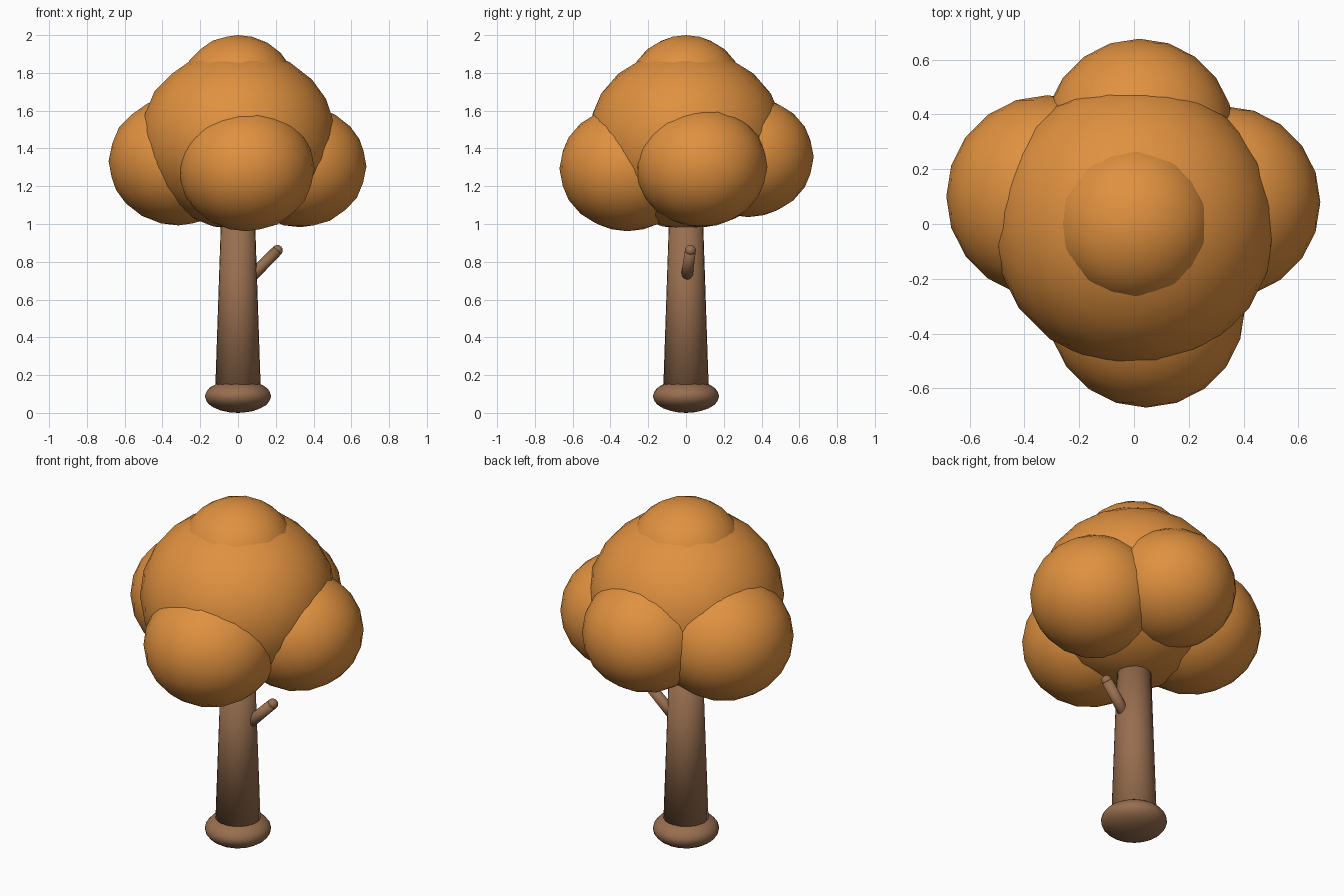
import bpy
from mathutils import Vector

if "Cube" in bpy.data.objects:
    bpy.data.objects.remove(bpy.data.objects["Cube"])


def material(name, rgb):
    m = bpy.data.materials.new(name)
    m.diffuse_color = (*rgb, 1.0)
    m.use_nodes = True
    m.node_tree.nodes["Principled BSDF"].inputs["Base Color"].default_value = m.diffuse_color
    return m


LEAF = material("autumn_orange", (0.745, 0.283, 0.051))
BARK = material("bark_brown", (0.31, 0.155, 0.078))


def finish(name, mat):
    ob = bpy.context.object
    ob.name = name
    ob.data.materials.append(mat)
    bpy.ops.object.shade_smooth()
    return ob


def blob(name, centre, size, mat):
    """Squashed smooth ball with the given half sizes."""
    bpy.ops.mesh.primitive_ico_sphere_add(subdivisions=3, radius=1, location=centre)
    ob = finish(name, mat)
    ob.scale = size
    return ob


def rod(name, start, end, r1, r2, sides, mat):
    """Tapered round bar between two points."""
    a, b = Vector(start), Vector(end)
    bpy.ops.mesh.primitive_cone_add(vertices=sides, radius1=r1, radius2=r2,
                                    depth=(b - a).length, location=(a + b) / 2)
    ob = finish(name, mat)
    ob.rotation_euler = (b - a).to_track_quat('Z', 'Y').to_euler()
    return ob


# Trunk with flared root bulge
rod("trunk", (0, 0, 0.05), (0, 0, 1.12), 0.123, 0.087, 24, BARK)
blob("root_flare", (0, 0, 0.088), (0.176, 0.176, 0.088), BARK)

# Side branch with a rounded tip
tip = (0.208, 0.023, 0.86)
rod("branch", (0.04, 0, 0.69), tip, 0.032, 0.029, 16, BARK)
blob("branch_tip", tip, (0.029, 0.029, 0.029), BARK)

# Foliage: every ball is slightly flattened in height
FLAT = 0.92
for name, centre, r in (
    ("crown_main", (0, 0, 1.45), 0.52),
    ("crown_top", (0, 0, 1.724), 0.30),
    ("crown_left", (-0.315, 0.10, 1.333), 0.37),
    ("crown_right", (0.33, 0.08, 1.305), 0.35),
    ("crown_front", (0.045, -0.31, 1.293), 0.36),
    ("crown_back", (0.02, 0.33, 1.355), 0.346),
):
    blob(name, centre, (r, r, r * FLAT), LEAF)
